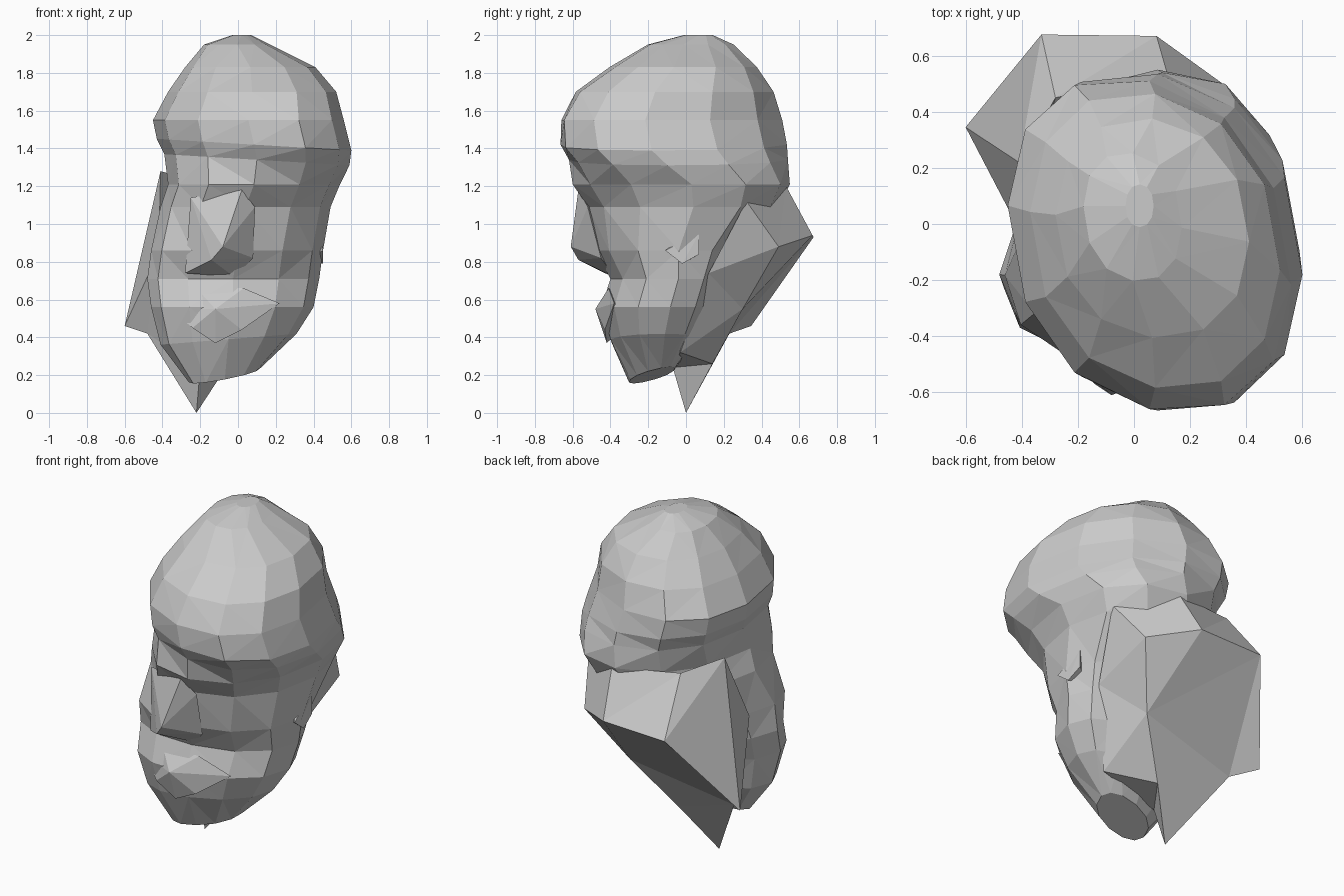
import bpy, bmesh
from math import sin, cos, asin, pi, copysign

N = 12  # sides of each head ring


def finish(bm, name):
    bmesh.ops.recalc_face_normals(bm, faces=bm.faces[:])
    bmesh.ops.triangulate(bm, faces=bm.faces[:])
    mesh = bpy.data.meshes.new(name)
    bm.to_mesh(mesh)
    bm.free()
    obj = bpy.data.objects.new(name, mesh)
    bpy.context.collection.objects.link(obj)
    return obj


def loft(name, rings):
    """Join equal-length point rings, capping both ends."""
    bm = bmesh.new()
    rows = [[bm.verts.new(p) for p in ring] for ring in rings]
    n = len(rows[0])
    for a, b in zip(rows, rows[1:]):
        for i in range(n):
            j = (i + 1) % n
            bm.faces.new((a[i], a[j], b[j], b[i]))
    bm.faces.new(rows[0])
    bm.faces.new(rows[-1])
    return finish(bm, name)


def hull(name, points):
    """Faceted solid around a handful of points."""
    bm = bmesh.new()
    for p in points:
        bm.verts.new(p)
    bmesh.ops.convex_hull(bm, input=bm.verts[:])
    loose = [v for v in bm.verts if not v.link_faces]
    bmesh.ops.delete(bm, geom=loose, context='VERTS')
    return finish(bm, name)


def full(v):
    """Fatten a circle coordinate slightly towards a rounded square."""
    return copysign(abs(v) ** 0.92, v)


def head_ring(z, xl, xr, xf, yf, yb, roll=0.0, pitch=0.0):
    """Skewed oval that fits the given extents, most forward at xf."""
    cx, rx = (xl + xr) / 2, (xr - xl) / 2
    cy, ry = (yf + yb) / 2, (yb - yf) / 2
    skew = asin(max(-0.8, min(0.8, (xf - cx) / rx)))
    ring = []
    for i in range(N):
        t = 2 * pi * i / N
        x, y = cx + rx * full(cos(t)), cy + 1.02 * ry * full(sin(t - skew))
        ring.append((x, y, z + roll * (x - cx) + pitch * (y - cy)))
    return ring


# Skull, cheeks and jaw: z, left, right, x of the front, front, back, tilts
sections = [
    (2.00, -0.03, 0.07, 0.02, -0.01, 0.14),
    (1.95, -0.18, 0.17, 0.02, -0.20, 0.25),
    (1.83, -0.28, 0.41, 0.10, -0.40, 0.37),
    (1.70, -0.37, 0.52, 0.15, -0.58, 0.46),
    (1.55, -0.45, 0.56, 0.16, -0.66, 0.51),
    (1.42, -0.43, 0.60, 0.17, -0.66, 0.53, -0.06),
    (1.34, -0.39, 0.59, 0.14, -0.61, 0.53, -0.06),
    (1.21, -0.37, 0.54, 0.05, -0.59, 0.54),
    (1.09, -0.41, 0.49, 0.00, -0.51, 0.48),
    (0.86, -0.46, 0.45, -0.08, -0.48, 0.26),
    (0.71, -0.48, 0.43, -0.12, -0.40, 0.18),
    (0.56, -0.46, 0.40, -0.13, -0.45, 0.13),
    (0.39, -0.41, 0.31, -0.13, -0.40, 0.06, 0.08),
    (0.20, -0.26, 0.12, -0.14, -0.30, -0.06, 0.15, 0.2),
]
loft("head", [head_ring(*s) for s in sections])

# Neck stump, cut off by a slanting face at the back
neck_top = [(0.42, 0.32, 1.12), (0.12, 0.53, 1.20), (-0.28, 0.45, 1.24),
            (-0.41, 0.22, 1.28), (-0.42, 0.00, 0.85), (-0.20, -0.07, 0.24),
            (0.19, -0.03, 0.32), (0.35, 0.12, 0.74)]
neck_cut = [(0.33, 0.49, 0.88), (0.08, 0.67, 0.94), (-0.33, 0.675, 0.93),
            (-0.60, 0.345, 0.46), (-0.48, 0.23, 0.42), (-0.22, 0.00, 0.00),
            (-0.05, 0.14, 0.26), (0.16, 0.30, 0.55)]
loft("neck", [neck_top, neck_cut])

# Nose with a broad bridge and flat underside
hull("nose", [(0.02, -0.57, 1.18), (-0.25, -0.46, 1.14), (0.09, -0.52, 1.09),
              (-0.08, -0.61, 0.88), (-0.14, -0.57, 0.81), (-0.28, -0.43, 0.74),
              (0.08, -0.45, 0.82), (-0.02, -0.38, 0.72)])

# Lips standing out above the chin
hull("mouth", [(-0.22, -0.40, 0.66), (0.03, -0.41, 0.66), (-0.12, -0.48, 0.55),
               (-0.36, -0.36, 0.55), (0.22, -0.38, 0.58), (-0.10, -0.25, 0.52),
               (-0.24, -0.43, 0.45), (0.02, -0.43, 0.44), (-0.12, -0.42, 0.37)])

# Small worn ear
hull("ear", [(0.45, -0.11, 0.86), (0.44, 0.07, 0.95), (0.44, 0.07, 0.84),
             (0.45, -0.02, 0.79), (0.36, 0.02, 0.96), (0.34, 0.0, 0.80)])
